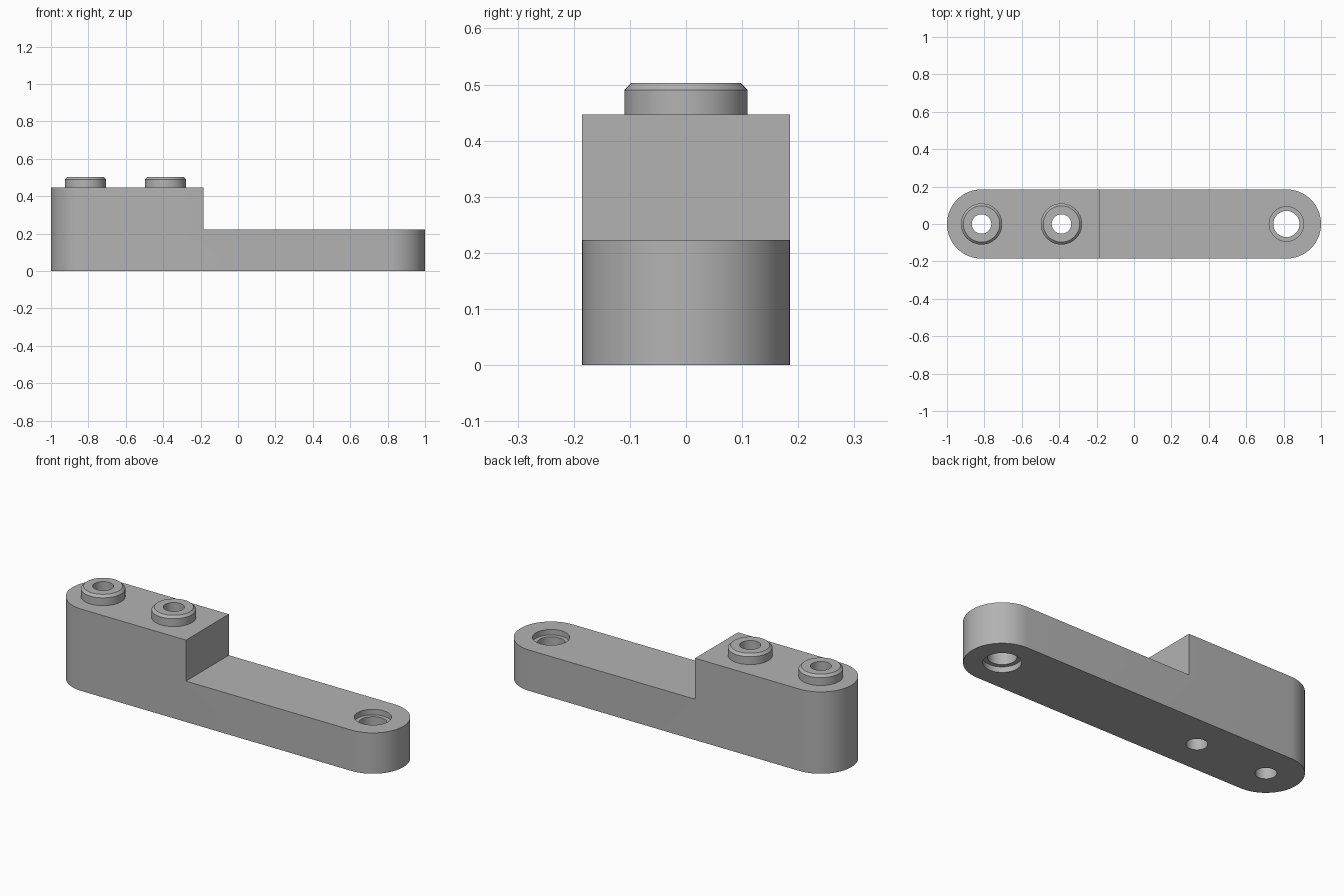
import bpy
import bmesh
from math import pi, cos, sin, radians

cube = bpy.data.objects.get("Cube")
if cube:
    bpy.data.objects.remove(cube, do_unlink=True)

HALF_W = 0.185      # half width, also the end radius
END_X = 1 - HALF_W  # centre of each rounded end
ARM_Z, BLOCK_Z, BOSS_Z = 0.223, 0.447, 0.503
STEP_X = -0.185
BOSS_XS = (-END_X, -0.388)
SEGMENTS = 64

grey = bpy.data.materials.new("plain grey")
grey.use_nodes = True
colour = (0.45, 0.45, 0.45, 1)
grey.diffuse_color = colour
grey.node_tree.nodes["Principled BSDF"].inputs["Base Color"].default_value = colour


def make_object(name, bm):
    bmesh.ops.recalc_face_normals(bm, faces=bm.faces[:])
    mesh = bpy.data.meshes.new(name)
    bm.to_mesh(mesh)
    bm.free()
    mesh.materials.append(grey)
    obj = bpy.data.objects.new(name, mesh)
    bpy.context.collection.objects.link(obj)
    return obj


def prism(name, outline, height, z=0):
    """Extrude a flat outline upwards."""
    bm = bmesh.new()
    face = bm.faces.new([bm.verts.new((x, y, z)) for x, y in outline])
    top = bmesh.ops.extrude_face_region(bm, geom=[face])["geom"]
    bmesh.ops.translate(bm, vec=(0, 0, height),
                        verts=[v for v in top if isinstance(v, bmesh.types.BMVert)])
    return make_object(name, bm)


def turned(name, x, profile):
    """Closed solid of revolution from (radius, z) points, bottom to top."""
    bm = bmesh.new()
    rings = [[bm.verts.new((x + r * cos(2 * pi * i / SEGMENTS),
                            r * sin(2 * pi * i / SEGMENTS), z))
              for i in range(SEGMENTS)] for r, z in profile]
    for low, high in zip(rings, rings[1:]):
        for i in range(SEGMENTS):
            j = (i + 1) % SEGMENTS
            bm.faces.new((low[i], low[j], high[j], high[i]))
    bm.faces.new(rings[0])
    bm.faces.new(rings[-1])
    return make_object(name, bm)


def combine(target, tool, operation):
    """Apply a boolean and remove the helper."""
    mod = target.modifiers.new(operation.lower(), "BOOLEAN")
    mod.object, mod.operation, mod.solver = tool, operation, "EXACT"
    bpy.ops.object.select_all(action="DESELECT")
    bpy.context.view_layer.objects.active = target
    target.select_set(True)
    bpy.ops.object.modifier_apply(modifier=mod.name)
    bpy.data.objects.remove(tool, do_unlink=True)


# Long body with rounded ends
outline = []
for centre, start in ((END_X, -pi / 2), (-END_X, pi / 2)):
    for i in range(SEGMENTS // 2 + 1):
        a = start + 2 * pi * i / SEGMENTS
        outline.append((centre + HALF_W * cos(a), HALF_W * sin(a)))
body = prism("stepped_link", outline, BLOCK_Z)

# Step down to the thin arm
notch = [(STEP_X, -1), (2, -1), (2, 1), (STEP_X, 1)]
combine(body, prism("step_cutter", notch, 1, ARM_Z), "DIFFERENCE")

# Chamfered bosses with through holes
for x in BOSS_XS:
    boss = turned("boss", x, [(0.11, BLOCK_Z - 0.05), (0.11, 0.49), (0.097, BOSS_Z)])
    combine(body, boss, "UNION")
    combine(body, turned("boss_hole", x, [(0.052, -0.1), (0.052, 0.6)]), "DIFFERENCE")

# Arm hole, counterbored on both faces
BORE, RECESS, DEPTH = 0.07, 0.092, 0.03
hole = turned("arm_hole", END_X, [
    (RECESS, -0.1), (RECESS, DEPTH), (BORE, DEPTH),
    (BORE, ARM_Z - DEPTH), (RECESS, ARM_Z - DEPTH), (RECESS, 0.4)])
combine(body, hole, "DIFFERENCE")

bpy.ops.object.shade_smooth_by_angle(angle=radians(30))
